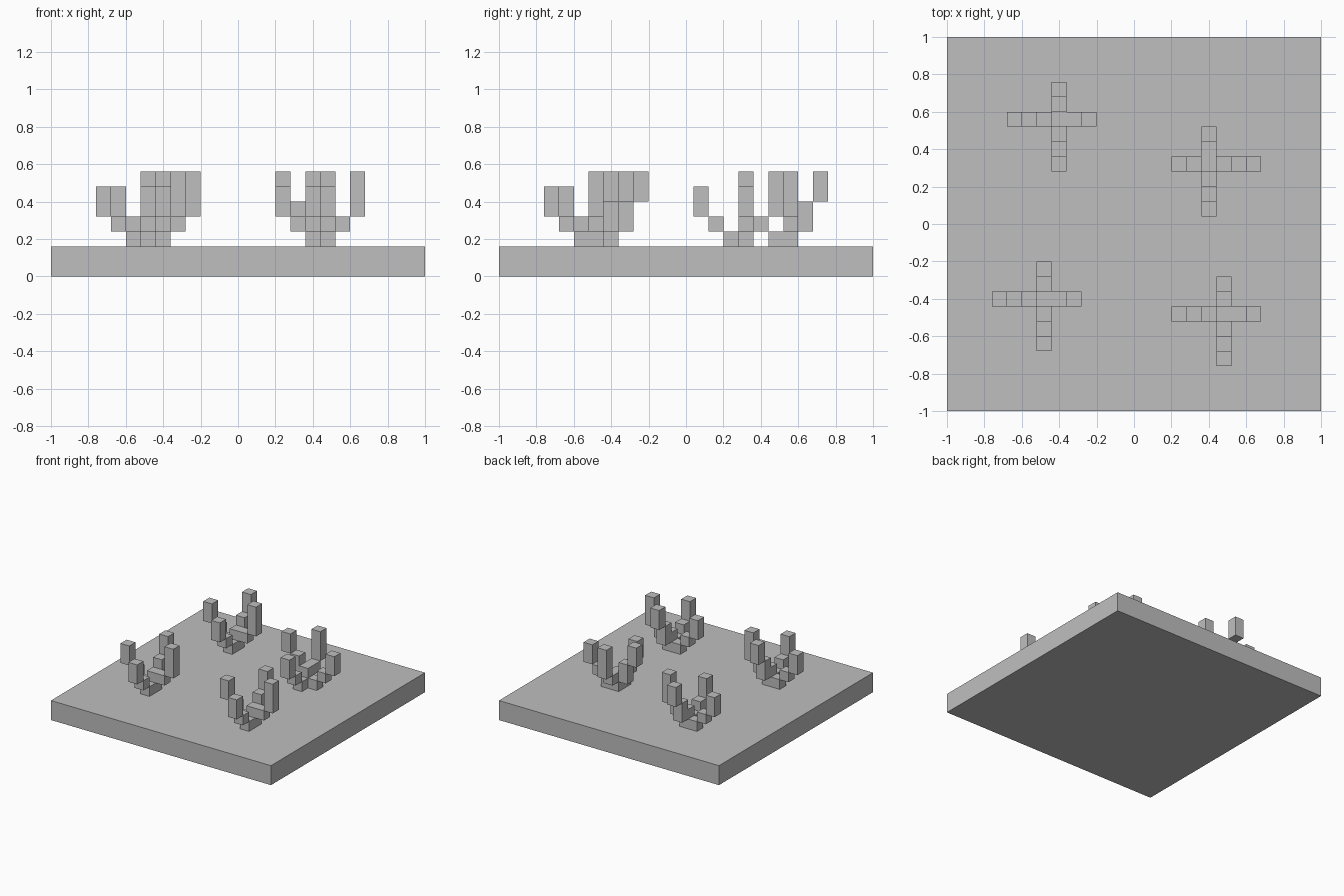
import bpy
import bmesh
from mathutils import Matrix, Vector
from math import radians

cube = bpy.data.objects.get("Cube")
if cube:
    bpy.data.objects.remove(cube, do_unlink=True)

UNIT = 0.08          # size of one block
BASE_LAYERS = 2      # thickness of the slab in blocks

grey = bpy.data.materials.new("stone_grey")
grey.use_nodes = True
colour = (0.52, 0.52, 0.52, 1)
grey.diffuse_color = colour
grey.node_tree.nodes["Principled BSDF"].inputs["Base Color"].default_value = colour


def add_box(bm, low, high):
    """Add a box between two corners, given in blocks."""
    low, high = Vector(low), Vector(high)
    matrix = Matrix.Translation((low + high) / 2) @ Matrix.Diagonal((*(high - low), 1))
    bmesh.ops.create_cube(bm, size=1, matrix=matrix)


def finish(bm, name, turn=0, location=(0, 0, 0)):
    """Scale the blocks to size, turn them and make an object."""
    bm.transform(Matrix.Rotation(radians(turn), 4, "Z") @ Matrix.Scale(UNIT, 4))
    mesh = bpy.data.meshes.new(name)
    bm.to_mesh(mesh)
    bm.free()
    mesh.materials.append(grey)
    obj = bpy.data.objects.new(name, mesh)
    obj.location = Vector(location) * UNIT
    bpy.context.collection.objects.link(obj)


def add_cells(bm, direction, first, last, bottom, top):
    """Add a run of blocks along one arm, counted out from the plant's middle."""
    a, b = Vector(direction) * first, Vector(direction) * last
    low = (min(a.x, b.x) - 0.5, min(a.y, b.y) - 0.5, bottom)
    high = (max(a.x, b.x) + 0.5, max(a.y, b.y) + 0.5, top)
    add_box(bm, low, high)


LEFT, RIGHT, FRONT, BACK = (-1, 0), (1, 0), (0, -1), (0, 1)


def build_plant(name, x, y, turn=0):
    bm = bmesh.new()
    # Root block and two long arms that step outwards
    add_cells(bm, LEFT, 0, 1, 0, 1)
    add_cells(bm, FRONT, 1, 1, 0, 1)
    for arm in (LEFT, FRONT):
        add_cells(bm, arm, 2, 2, 1, 2)
        add_cells(bm, arm, 3, 3, 2, 4)
    # Short arm with a low shelf and a tall tip
    add_cells(bm, RIGHT, 0, 1, 1, 2)
    add_cells(bm, RIGHT, 2, 2, 2, 5)
    # Short arm with a raised tip
    add_cells(bm, BACK, 1, 1, 1, 3)
    add_cells(bm, BACK, 2, 2, 3, 5)
    finish(bm, name, turn, (x, y, BASE_LAYERS))


# Square ground slab
slab = bmesh.new()
add_box(slab, (-12.5, -12.5, 0), (12.5, 12.5, BASE_LAYERS))
finish(slab, "ground_slab")

# Four branching plants, one of them turned
build_plant("back_right_plant", -5, 7)
build_plant("back_left_plant", 5, 4, turn=90)
build_plant("front_right_plant", -6, -5)
build_plant("front_left_plant", 6, -6)
